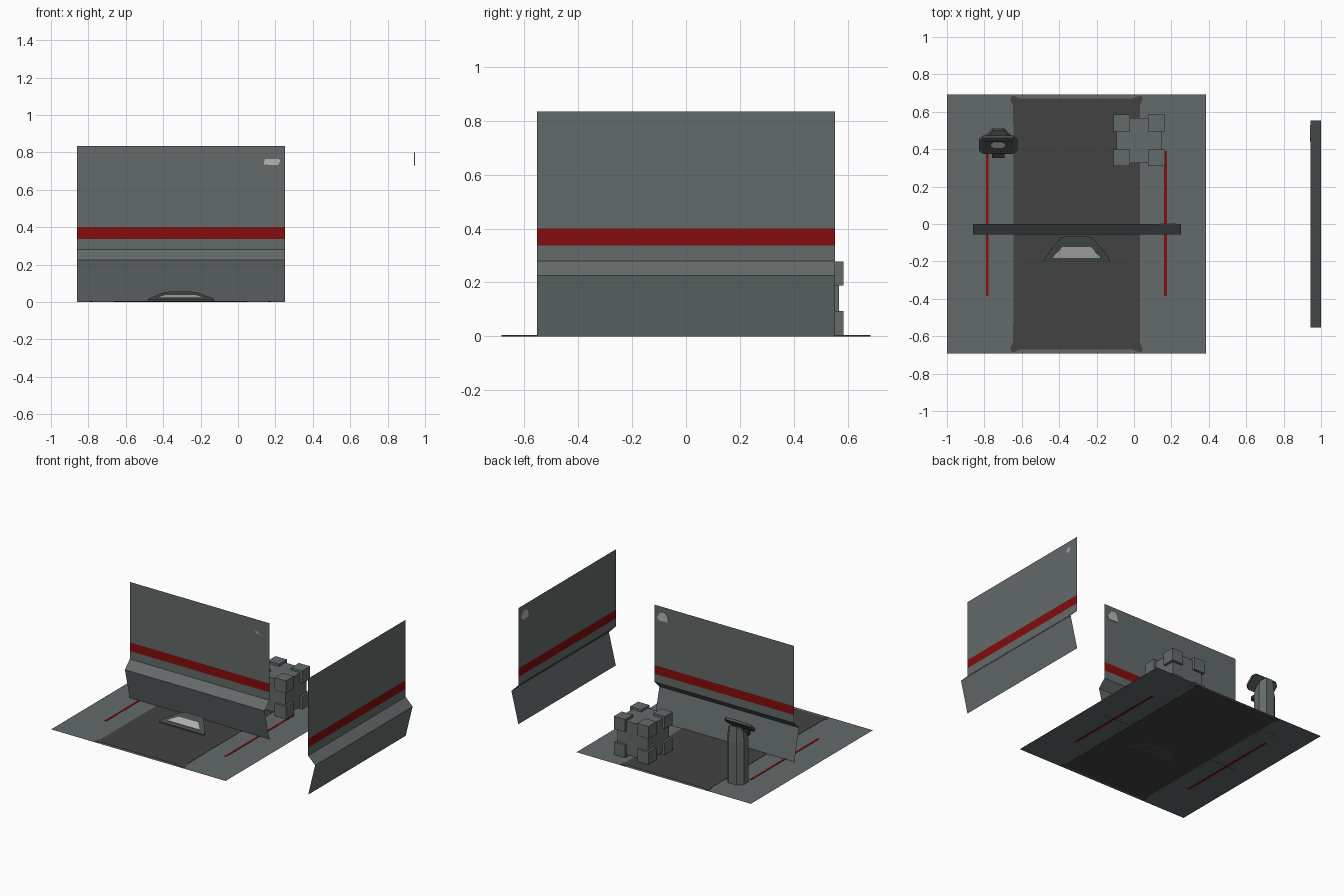
import bpy, bmesh, math
from mathutils import Matrix, Vector

cube = bpy.data.objects.get("Cube")
if cube:
    bpy.data.objects.remove(cube, do_unlink=True)


def material(name, r, g, b):
    m = bpy.data.materials.new(name)
    m.use_nodes = True
    m.diffuse_color = (r, g, b, 1)
    m.node_tree.nodes["Principled BSDF"].inputs["Base Color"].default_value = (r, g, b, 1)
    return m


GREY = material("slate grey", 0.125, 0.147, 0.143)
DARK = material("charcoal", 0.056, 0.055, 0.055)
RED = material("deep red", 0.23, 0.004, 0.004)
PALE = material("pale grey", 0.46, 0.46, 0.45)
FRAME = material("dark green grey", 0.062, 0.08, 0.073)
BLACK = material("near black", 0.02, 0.02, 0.02)


def finish(bm, name, *mats):
    bmesh.ops.recalc_face_normals(bm, faces=bm.faces)
    mesh = bpy.data.meshes.new(name)
    bm.to_mesh(mesh)
    bm.free()
    for m in mats:
        mesh.materials.append(m)
    ob = bpy.data.objects.new(name, mesh)
    bpy.context.collection.objects.link(ob)
    return ob


def add_box(bm, center, size):
    mat = Matrix.Translation(center) @ Matrix.Diagonal((*size, 1))
    bmesh.ops.create_cube(bm, size=1, matrix=mat)


def box(name, center, size, mat):
    bm = bmesh.new()
    add_box(bm, center, size)
    return finish(bm, name, mat)


def prism(name, outline, depth, mat, matrix=Matrix()):
    """Extrude a flat outline along its local z, then place it."""
    bm = bmesh.new()
    face = bm.faces.new([bm.verts.new((x, y, 0)) for x, y in outline])
    moved = bmesh.ops.extrude_face_region(bm, geom=[face])["geom"]
    bmesh.ops.translate(bm, vec=(0, 0, depth),
                        verts=[v for v in moved if isinstance(v, bmesh.types.BMVert)])
    bm.transform(matrix)
    return finish(bm, name, mat)


def chamfered(w, h, c):
    """Rectangle outline with cut corners."""
    w, h = w / 2, h / 2
    return [(w - c, -h), (w, c - h), (w, h - c), (w - c, h),
            (c - w, h), (-w, h - c), (-w, c - h), (c - w, -h)]


# Floor sheet with a dark carpet and two thin red lines
FLOOR_Z = 0.002
CX = -0.307
bm = bmesh.new()
bmesh.ops.create_grid(bm, x_segments=1, y_segments=1, size=1,
                      matrix=Matrix.Translation((CX, 0, FLOOR_Z)) @ Matrix.Diagonal((0.693, 0.692, 1, 1)))
finish(bm, "floor", GREY)

# Carpet outline: one flared corner mirrored to all four
corner = [(0.338, 0.5), (0.34, 0.635), (0.355, 0.665), (0.348, 0.685), (0.325, 0.682), (0.3, 0.67)]
right = [(x, -y) for x, y in reversed(corner)] + corner
outline = right + [(-x, -y) for x, y in right]
prism("carpet", outline, 0.004, DARK, Matrix.Translation((CX, 0, 0)))

for side, x in (("right", -0.785), ("left", 0.168)):
    box(f"{side}_floor_line", (x, 0.002, FLOOR_Z), (0.015, 0.776, 0.004), RED)


# Folded wall sheets: (outward offset, height) profile swept sideways
PROFILE = [(0, 0), (0.055, 0.225), (0, 0.28), (0, 0.338), (0, 0.4), (0, 0.834)]


def wall(name, half, matrix):
    bm = bmesh.new()
    rows = [[bm.verts.new((u, -out, z)) for u in (-half, half)] for out, z in PROFILE]
    for a, b in zip(rows, rows[1:]):
        face = bm.faces.new((a[0], a[1], b[1], b[0]))
        face.material_index = int(0.34 < face.calc_center_median().z < 0.4)
    bm.transform(matrix)
    finish(bm, name, GREY, RED)
    # Blank pale plate high on the rear side
    plate = [(-0.045, -0.03), (0.03, -0.034), (0.045, -0.012), (0.018, 0.03), (-0.02, 0.034), (-0.036, 0.012)]
    place = matrix @ Matrix.Translation((half - 0.068, 0, 0.765)) @ Matrix.Rotation(math.pi / 2, 4, "X")
    prism(name + "_rear_plate", plate, -0.004, PALE, place)


wall("front_wall", 0.555, Matrix.Translation((-0.305, 0, 0)))
wall("side_wall", 0.553, Matrix.Translation((0.945, 0, 0)) @ Matrix.Rotation(math.pi / 2, 4, "Z"))

# Cube sculpture: core with a small block on every corner
CENTER = Vector((0.027, 0.447, 0.141))
bm = bmesh.new()
add_box(bm, CENTER, (0.242, 0.242, 0.242))
for sx in (-1, 1):
    for sy in (-1, 1):
        for sz in (-1, 1):
            add_box(bm, CENTER + Vector((sx, sy, sz)) * 0.0925, (0.09, 0.09, 0.09))
finish(bm, "cube_sculpture", GREY)

# Sloped floor unit: trapezoid wedge with a stepped pale panel
bm = bmesh.new()
plan = [(-0.485, -0.205), (-0.125, -0.205), (-0.135, -0.18), (-0.22, -0.075),
        (-0.25, -0.065), (-0.365, -0.065), (-0.395, -0.075), (-0.475, -0.18)]
low = [bm.verts.new((x, y, 0)) for x, y in plan]
high = [bm.verts.new((x, y, 0.012 + 0.31 * (y + 0.205))) for x, y in plan]
bm.faces.new(low)
top = bm.faces.new(high)
for i in range(len(plan)):
    j = (i + 1) % len(plan)
    bm.faces.new((low[i], low[j], high[j], high[i]))
finish(bm, "floor_unit", FRAME)


def slope_plate(name, pts, lift, mat):
    tilt = math.atan(0.31)
    place = Matrix.Translation((-0.307, -0.205, 0.012)) @ Matrix.Rotation(tilt, 4, "X")
    prism(name, pts, lift, mat, place)


slope_plate("unit_panel", [(-0.13, 0.025), (0.13, 0.025), (0.12, 0.038), (0.077, 0.086),
                           (-0.077, 0.086), (-0.12, 0.038)], 0.004, PALE)

# Kiosk: chamfered column, neck, tilted screen and small reader
KX = -0.726
prism("kiosk_column", chamfered(0.135, 0.12, 0.035), 0.31, GREY, Matrix.Translation((KX, 0.45, 0)))
bm = bmesh.new()
rings = []
for scale, z, dy, slope in ((1, 0.31, 0, 0), (0.85, 0.372, 0, 0.7)):
    rings.append([bm.verts.new((KX + x * scale, 0.45 + dy + y * scale, z + slope * y))
                  for x, y in chamfered(0.135, 0.12, 0.035)])
bm.faces.new(rings[1])
for i in range(8):
    j = (i + 1) % 8
    bm.faces.new((rings[0][i], rings[0][j], rings[1][j], rings[1][i]))
finish(bm, "kiosk_neck", GREY)

tilt = Matrix.Translation((KX, 0.43, 0.39)) @ Matrix.Rotation(math.radians(42), 4, "X")
prism("kiosk_screen_frame", chamfered(0.205, 0.115, 0.022), 0.018, FRAME, tilt)
prism("kiosk_screen", chamfered(0.165, 0.08, 0.012), 0.004, DARK, tilt @ Matrix.Translation((0, 0, 0.018)))
prism("kiosk_screen_plate", chamfered(0.075, 0.04, 0.014), 0.002, PALE,
      tilt @ Matrix.Translation((0, 0.01, 0.022)))
box("kiosk_reader", (KX, 0.372, 0.32), (0.065, 0.04, 0.03), BLACK)
